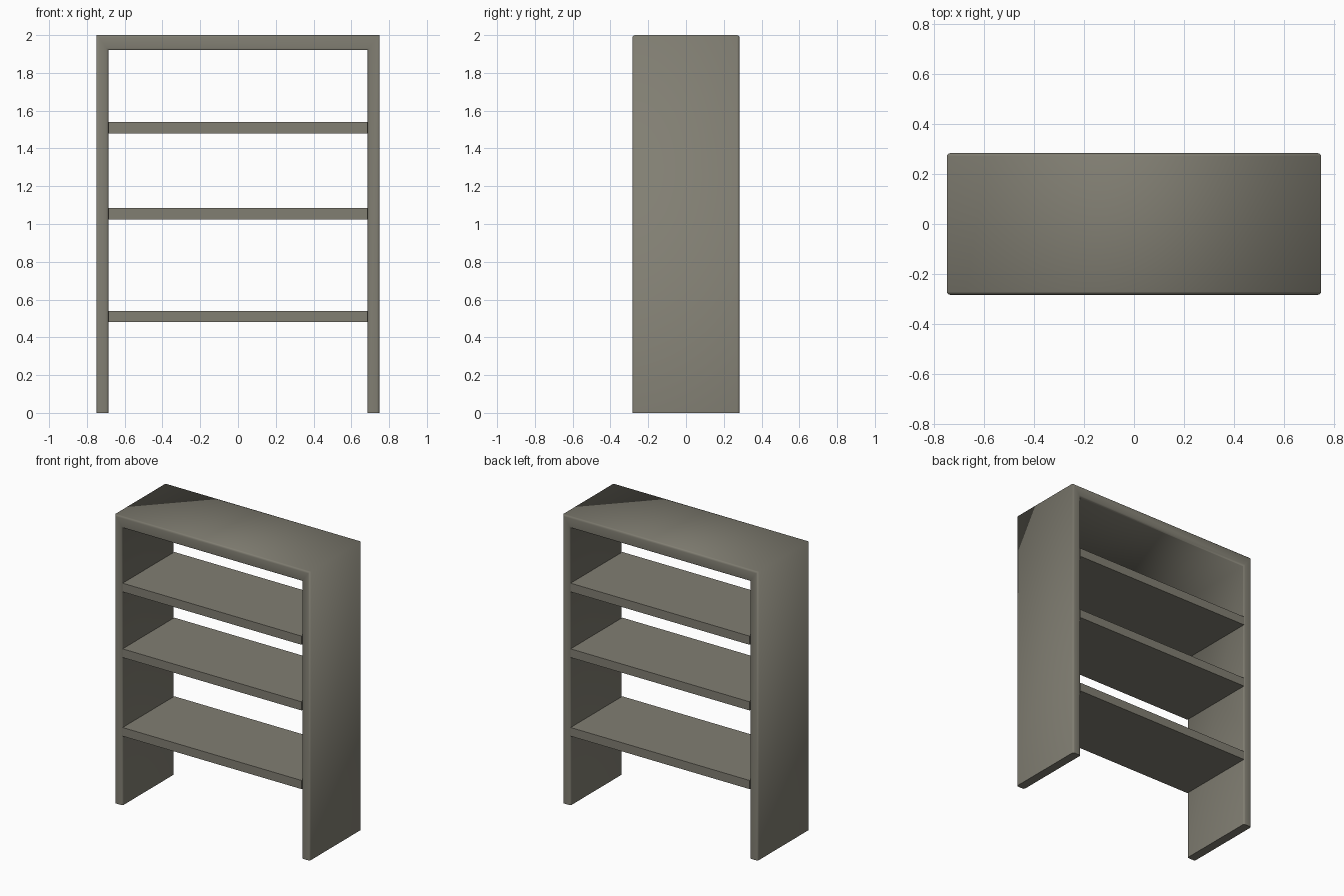
import bpy
import bmesh

if "Cube" in bpy.data.objects:
    bpy.data.objects.remove(bpy.data.objects["Cube"])

HALF_DEPTH = 0.283
OUT_X, IN_X = 0.748, 0.686      # outer and inner faces of the uprights
TOP, TOP_UNDER = 2.0, 1.92      # upper and lower faces of the top board
ROUND = 0.012                   # softened front and back edges

paint = bpy.data.materials.new("warm grey")
paint.diffuse_color = (0.22, 0.21, 0.17, 1.0)
paint.use_nodes = True
paint.node_tree.nodes["Principled BSDF"].inputs["Base Color"].default_value = paint.diffuse_color


def extrude_profile(name, points, is_cut_end):
    """Extrude an xz outline along y and round its front and back edges.
    Edges lying on a cut end (legs' feet, shelf ends) stay square and flat."""
    bm = bmesh.new()
    front = bm.faces.new([bm.verts.new((x, -HALF_DEPTH, z)) for x, z in points])
    result = bmesh.ops.extrude_face_region(bm, geom=[front], use_keep_orig=True)
    for v in result["geom"]:
        if isinstance(v, bmesh.types.BMVert):
            v.co.y = HALF_DEPTH
    bmesh.ops.recalc_face_normals(bm, faces=bm.faces[:])

    rims = [e for e in bm.edges
            if abs(e.verts[0].co.y - e.verts[1].co.y) < 1e-5
            and not all(is_cut_end(v.co) for v in e.verts)]
    bmesh.ops.bevel(bm, geom=rims, offset=ROUND, segments=3,
                    profile=0.5, affect='EDGES')
    for f in bm.faces:
        f.smooth = not all(is_cut_end(v.co) for v in f.verts)
    # Keep the cut ends crisp
    for e in bm.edges:
        if any(not f.smooth for f in e.link_faces):
            e.smooth = False
    bmesh.ops.recalc_face_normals(bm, faces=bm.faces[:])

    mesh = bpy.data.meshes.new(name)
    bm.to_mesh(mesh)
    bm.free()
    mesh.materials.append(paint)
    obj = bpy.data.objects.new(name, mesh)
    bpy.context.collection.objects.link(obj)
    return obj


# Outer frame: two uprights and the top board in one piece
half = [(OUT_X, 0), (OUT_X, TOP)]
inner = [(IN_X, TOP_UNDER), (IN_X, 0)]
outline = (half + [(-x, z) for x, z in reversed(half)]
           + [(-x, z) for x, z in reversed(inner)] + inner)
extrude_profile("outer_frame", outline, lambda co: co.z < 1e-4)

# Three shelves between the uprights
for label, bottom in (("lower", 0.48), ("middle", 1.025), ("upper", 1.48)):
    top = bottom + 0.06
    extrude_profile(f"{label}_shelf",
                    [(-IN_X, bottom), (IN_X, bottom), (IN_X, top), (-IN_X, top)],
                    lambda co: abs(co.x) > IN_X - 1e-4)
